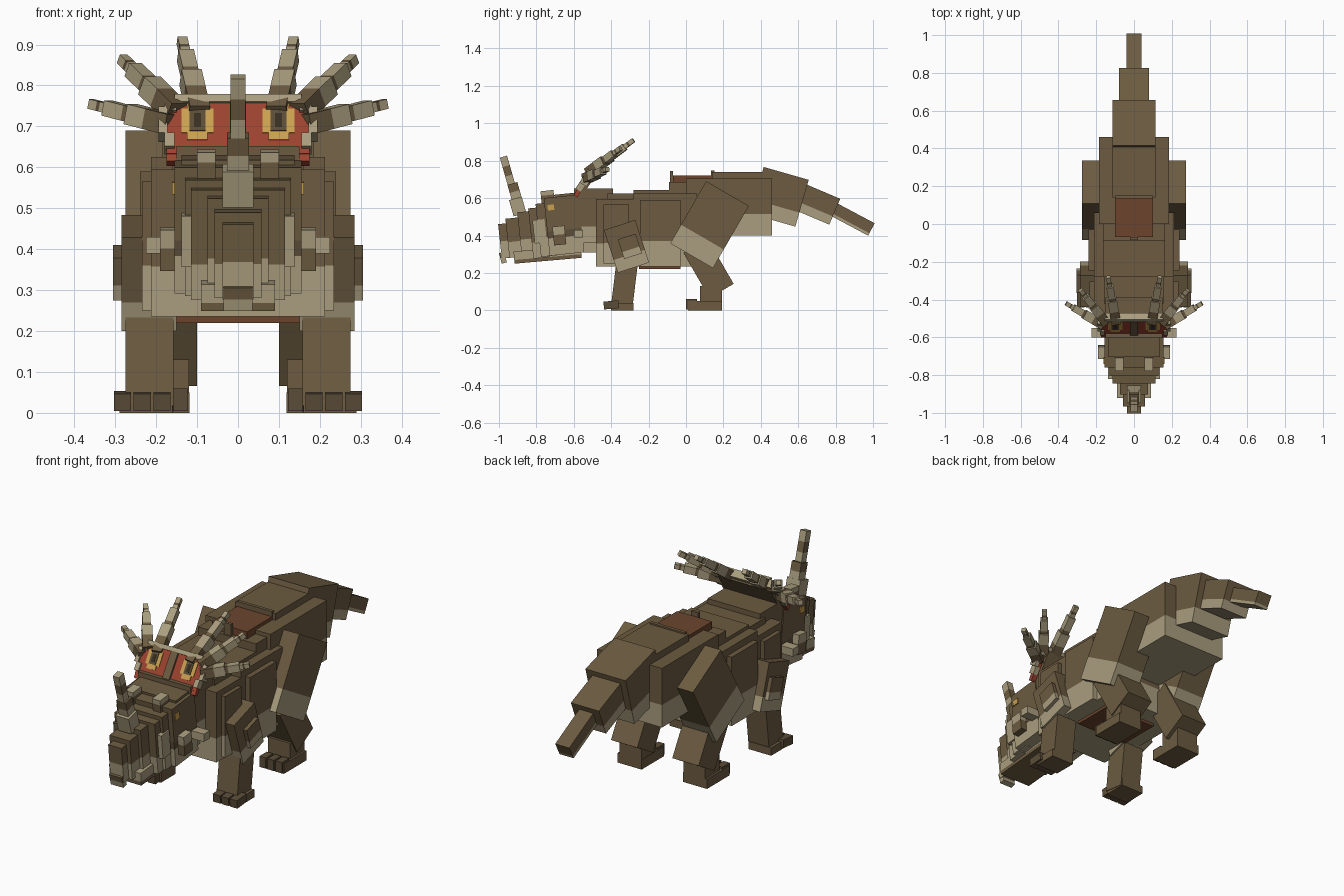
import bpy, bmesh
from math import radians
from mathutils import Matrix, Vector

cube = bpy.data.objects.get("Cube")
if cube:
    bpy.data.objects.remove(cube, do_unlink=True)


def colour(name, rgb):
    m = bpy.data.materials.new(name)
    m.use_nodes = True
    m.diffuse_color = (*rgb, 1)
    bsdf = next(n for n in m.node_tree.nodes if n.type == 'BSDF_PRINCIPLED')
    bsdf.inputs["Base Color"].default_value = (*rgb, 1)
    bsdf.inputs["Roughness"].default_value = 0.9
    return m


BROWN = colour("hide brown", (0.15, 0.105, 0.052))
DARK = colour("dark brown", (0.105, 0.074, 0.04))
TAN = colour("pale tan", (0.40, 0.34, 0.21))
RED = colour("frill red", (0.33, 0.055, 0.028))
RUST = colour("rust", (0.15, 0.06, 0.027))
GOLD = colour("eye gold", (0.58, 0.35, 0.08))
BLACK = colour("deep brown", (0.04, 0.03, 0.015))


def block(name, size, matrix, bands):
    """Box whose local height is split into colour bands: [mat, cut, mat, cut, mat...]."""
    bm = bmesh.new()
    bmesh.ops.create_cube(bm, size=1)
    cuts, mats = bands[1::2], bands[0::2]
    for c in cuts:
        bmesh.ops.bisect_plane(bm, geom=bm.verts[:] + bm.edges[:] + bm.faces[:],
                               plane_co=(0, 0, c - 0.5), plane_no=(0, 0, 1))
    for f in bm.faces:
        h = f.calc_center_median().z + 0.5
        f.material_index = sum(h > c for c in cuts)
    bm.transform(matrix @ Matrix.Diagonal((*size, 1)))
    me = bpy.data.meshes.new(name)
    bm.to_mesh(me)
    bm.free()
    for m in mats:
        me.materials.append(m)
    ob = bpy.data.objects.new(name, me)
    bpy.context.collection.objects.link(ob)


def box(name, x, y, z, bands=(BROWN,), tilt=0, base=Matrix()):
    """x, y, z are ranges; a single x number is a half width on the centre line.
    An x range is built on both sides."""
    pair = isinstance(x, tuple)
    x0, x1 = x if pair else (-x, x)
    size = (x1 - x0, y[1] - y[0], z[1] - z[0])
    for side, s in (("left_", 1), ("right_", -1)) if pair else (("", 1),):
        centre = Vector((s * (x0 + x1) / 2, sum(y) / 2, sum(z) / 2))
        m = base @ Matrix.Translation(centre) @ Matrix.Rotation(radians(tilt), 4, 'X')
        block(side + name, size, m, list(bands))


# Torso
box("hips", 0.185, (0.0, 0.46), (0.40, 0.705), (TAN, 0.38, BROWN))
box("hip_ridge", 0.115, (0.14, 0.46), (0.6, 0.74))
box("saddle_patch", 0.10, (-0.07, 0.14), (0.6, 0.722), (RUST,))
box("saddle_back_peg", 0.10, (0.135, 0.152), (0.7, 0.748))
box("saddle_front_peg", 0.02, (-0.085, -0.07), (0.66, 0.745))
box("mid_ridge", 0.165, (-0.09, 0.06), (0.5, 0.685))
box("back_ridge", 0.165, (-0.28, -0.09), (0.5, 0.643))
box("mid_body", 0.213, (-0.28, 0.06), (0.235, 0.625), (TAN, 0.36, BROWN))
box("flanks", 0.24, (-0.245, -0.03), (0.235, 0.59), (TAN, 0.38, BROWN))
box("belly_plate", 0.15, (-0.25, -0.03), (0.22, 0.24), (RUST,))
box("chest", 0.213, (-0.48, -0.28), (0.235, 0.595), (TAN, 0.34, BROWN))
box("chest_sides", 0.235, (-0.44, -0.305), (0.25, 0.565), (TAN, 0.35, BROWN))
box("shoulder_ridge", 0.16, (-0.42, -0.28), (0.5, 0.625))
box("neck", 0.15, (-0.60, -0.39), (0.36, 0.652), (TAN, 0.3, BROWN))
box("throat", 0.12, (-0.58, -0.46), (0.31, 0.40), (TAN,))

# Tail, drooping toward the tip
box("tail_base", 0.115, (0.375, 0.625), (0.477, 0.737), (TAN, 0.3, BROWN), -16)
box("tail_middle", 0.08, (0.56, 0.805), (0.50, 0.65), (TAN, 0.32, BROWN), -23)
box("tail_tip", 0.04, (0.77, 1.005), (0.45, 0.525), (TAN, 0.2, BROWN), -28)

# Hind legs
box("thigh", (0.11, 0.275), (-0.006, 0.258), (0.266, 0.65), (TAN, 0.3, BROWN), -30)
box("shin", (0.10, 0.25), (0.045, 0.195), (0.085, 0.365), (BROWN,), 30)
box("hind_ankle", (0.12, 0.245), (0.075, 0.193), (0.0, 0.13))
box("hind_foot", (0.118, 0.255), (0.01, 0.193), (0.0, 0.05))
for i in range(3):
    tx = 0.122 + i * 0.046
    box(f"hind_toe_{i}", (tx, tx + 0.036), (0.0, 0.06), (0.005, 0.06), (DARK,))

# Front legs
box("upper_arm", (0.15, 0.285), (-0.406, -0.23), (0.222, 0.462), (TAN, 0.3, BROWN), 18)
box("arm_plate", (0.25, 0.305), (-0.35, -0.25), (0.287, 0.397), (TAN, 0.35, BROWN), 18)
box("forearm", (0.157, 0.275), (-0.387, -0.272), (0.01, 0.26), (BROWN,), -7)
box("front_foot", (0.16, 0.29), (-0.40, -0.28), (0.0, 0.04))
for i in range(3):
    tx = 0.165 + i * 0.048
    box(f"front_toe_{i}", (tx, tx + 0.042), (-0.44, -0.36), (0.008, 0.05), (DARK,), 5)

# Head, stepping down to the beak
box("skull", 0.155, (-0.745, -0.56), (0.30, 0.61), (TAN, 0.3, DARK, 0.42, BROWN), 6)
box("skull_top", 0.138, (-0.70, -0.56), (0.52, 0.625), (BROWN,), 6)
box("face", 0.13, (-0.79, -0.69), (0.29, 0.575), (TAN, 0.35, BROWN), 6)
box("muzzle", 0.115, (-0.83, -0.74), (0.28, 0.55), (TAN, 0.32, BROWN), 6)
box("snout", 0.075, (-0.89, -0.78), (0.285, 0.53), (TAN, 0.4, BROWN), 6)
box("nose", 0.058, (-0.955, -0.86), (0.285, 0.495), (TAN, 0.4, BROWN), 6)
box("beak", 0.038, (-0.995, -0.92), (0.28, 0.465), (TAN, 0.5, BROWN), 6)
box("beak_hook", 0.036, (-0.993, -0.965), (0.252, 0.31), (TAN, 0.5, BROWN), 15)
box("lower_jaw", 0.09, (-0.92, -0.56), (0.265, 0.33), (BROWN, 0.3, TAN), 5)
box("cheek", (0.12, 0.19), (-0.71, -0.645), (0.35, 0.45), (BROWN, 0.55, TAN), 6)
box("cheek_plate", (0.10, 0.138), (-0.815, -0.75), (0.36, 0.485), (TAN,), 6)
box("jaw_spike", (0.15, 0.225), (-0.60, -0.55), (0.39, 0.43), (TAN,))
box("brow", (0.055, 0.10), (-0.775, -0.705), (0.57, 0.64), (BROWN, 0.65, TAN), 6)
box("eye", (0.15, 0.161), (-0.74, -0.705), (0.535, 0.565), (GOLD,), 6)

# Nose horn
box("horn_base", 0.038, (-0.935, -0.865), (0.51, 0.60), (TAN,), 16)
box("horn_middle", 0.027, (-0.942, -0.887), (0.58, 0.68), (TAN, 0.55, BROWN), 16)
box("horn_tip", 0.018, (-0.972, -0.932), (0.65, 0.825), (TAN, 0.4, BROWN, 0.7, TAN), 16)

# Frill, a panel leaning back, built in its own tilted frame
FRILL = Matrix.Translation((0, -0.54, 0.69)) @ Matrix.Rotation(radians(-33), 4, 'X')


def frill(name, x, y, z, mat):
    box(name, x, y, z, (mat,), 0, FRILL)


frill("frill_panel", 0.175, (-0.012, 0.012), (-0.075, 0.075), RED)
frill("frill_back", 0.15, (0.01, 0.03), (-0.08, 0.075), BROWN)
frill("frill_top_rim", 0.155, (-0.02, 0.022), (0.072, 0.094), TAN)
frill("frill_upper_side", (0.15, 0.18), (-0.022, 0.022), (0.045, 0.08), TAN)
frill("frill_side_rim", (0.172, 0.194), (-0.022, 0.022), (-0.02, 0.055), TAN)
frill("frill_lower_side", (0.155, 0.18), (-0.022, 0.015), (-0.06, -0.02), TAN)
frill("frill_lower_corner", (0.148, 0.175), (-0.01, 0.012), (-0.095, -0.06), RED)
frill("frill_crest", 0.02, (-0.022, 0.0), (-0.075, 0.075), BROWN)

# Painted rings on the frill
frill("ring_wide", (0.06, 0.138), (-0.015, -0.011), (-0.015, 0.055), GOLD)
frill("ring_tall", (0.074, 0.124), (-0.0152, -0.011), (-0.036, 0.068), GOLD)
frill("ring_pupil", (0.080, 0.118), (-0.018, -0.011), (-0.012, 0.05), DARK)
frill("ring_pupil_centre", (0.09, 0.108), (-0.0195, -0.011), (-0.002, 0.038), BLACK)


# Frill spikes: a thick banded root and a thin tip
def spike(name, root, tip):
    for side, s in (("left_", 1), ("right_", -1)):
        a, b = (Vector((s * p[0], p[1], p[2])) for p in (root, tip))
        turn = (b - a).to_track_quat('Z', 'Y').to_matrix().to_4x4()
        parts = (("root", 0, 0.5, 0.05, (BROWN, 0.55, TAN)),
                 ("shaft", 0.4, 0.8, 0.038, (BROWN, 0.4, TAN)),
                 ("tip", 0.75, 1, 0.024, (TAN, 0.45, DARK, 0.6, TAN)))
        for part, t0, t1, w, bands in parts:
            m = Matrix.Translation(a.lerp(b, (t0 + t1) / 2)) @ turn
            block(f"{side}{name}_{part}", (w, w, (t1 - t0) * (b - a).length), m, list(bands))


spike("inner_spike", (0.095, -0.52, 0.73), (0.137, -0.28, 0.91))
spike("middle_spike", (0.15, -0.52, 0.735), (0.283, -0.35, 0.865))
spike("outer_spike", (0.165, -0.535, 0.705), (0.36, -0.42, 0.755))
